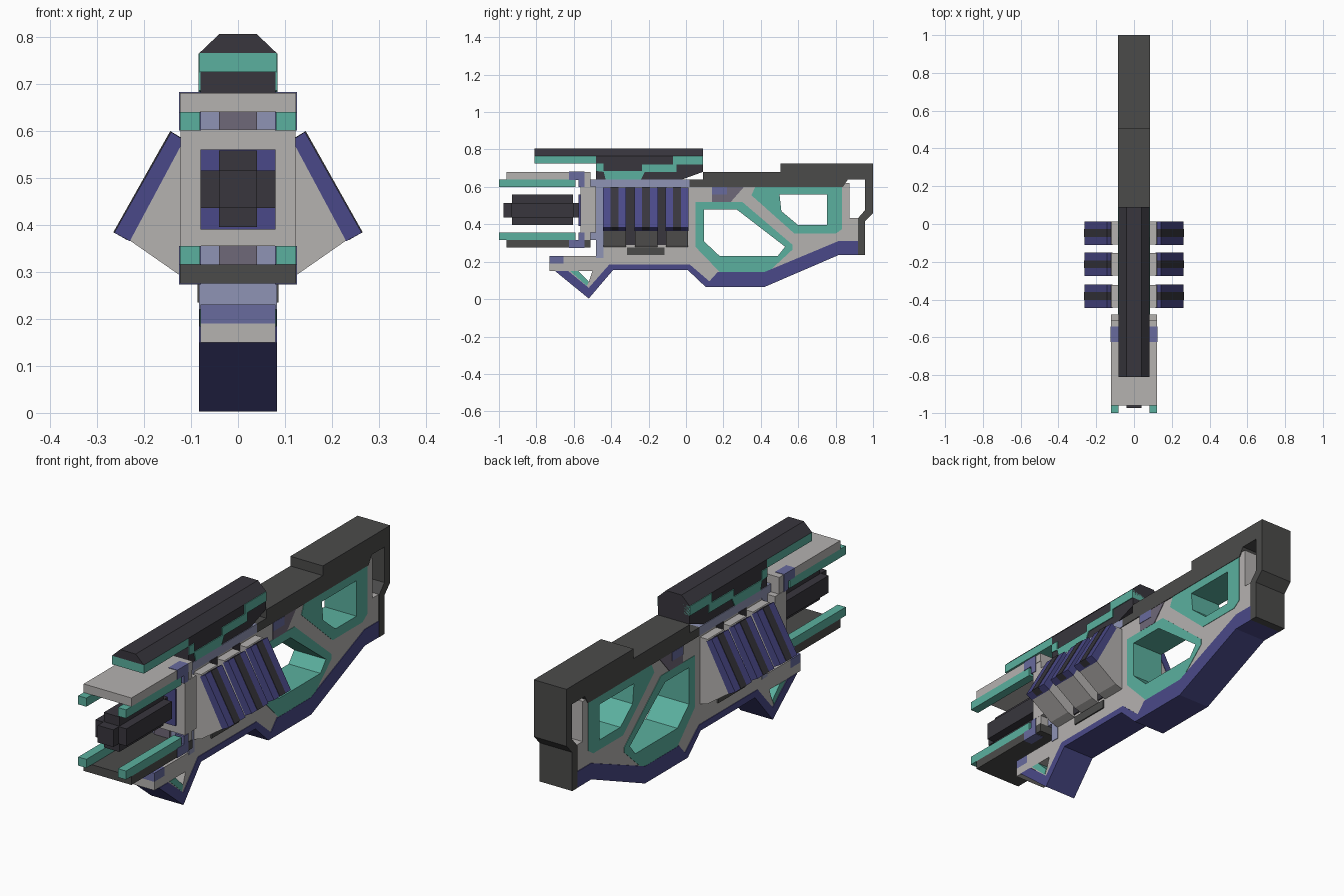
import bpy, bmesh
from mathutils import Vector

cube = bpy.data.objects.get("Cube")
if cube:
    bpy.data.objects.remove(cube, do_unlink=True)


def material(name, hexcode):
    def linear(c):
        return c / 12.92 if c <= 0.04045 else ((c + 0.055) / 1.055) ** 2.4
    rgb = [linear(int(hexcode[i:i + 2], 16) / 255) for i in (0, 2, 4)]
    mat = bpy.data.materials.new(name)
    mat.use_nodes = True
    mat.diffuse_color = (*rgb, 1)
    mat.node_tree.nodes["Principled BSDF"].inputs["Base Color"].default_value = (*rgb, 1)
    return mat


GREY = material("light grey", "b5b2b0")
CHARCOAL = material("charcoal", "4b4b4a")
BLACK = material("purple black", "38363d")
TEAL = material("teal", "5bb09f")
NAVY = material("navy", "4a4988")
SLATE = material("slate blue", "686b9e")
PALE = material("pale blue", "8f94b5")
MAUVE = material("mauve grey", "6f6878")


def prism(name, mat, outline, near, far, holes=(), axis="X"):
    """Extrude a flat outline with holes along X (points are y,z) or Y (points are x,z)."""
    def place(a, b, depth):
        return Vector((depth, a, b)) if axis == "X" else Vector((a, depth, b))
    bm = bmesh.new()
    for loop in (outline, *holes):
        verts = [bm.verts.new(place(a, b, near)) for a, b in loop]
        for i, v in enumerate(verts):
            bm.edges.new((verts[i - 1], v))
    if holes:
        bmesh.ops.triangle_fill(bm, edges=bm.edges[:], use_beauty=True)
    else:
        bm.faces.new(verts)
    grown = bmesh.ops.extrude_face_region(bm, geom=bm.faces[:])["geom"]
    moved = [g for g in grown if isinstance(g, bmesh.types.BMVert)]
    bmesh.ops.translate(bm, verts=moved, vec=place(0, 0, far - near))
    bmesh.ops.recalc_face_normals(bm, faces=bm.faces[:])
    mesh = bpy.data.meshes.new(name)
    bm.to_mesh(mesh)
    bm.free()
    mesh.materials.append(mat)
    obj = bpy.data.objects.new(name, mesh)
    bpy.context.scene.collection.objects.link(obj)
    return obj


def slab(name, mat, outline, half, holes=()):
    return prism(name, mat, outline, -half, half, holes)


def box(name, mat, x, y, z):
    outline = [(y[0], z[0]), (y[1], z[0]), (y[1], z[1]), (y[0], z[1])]
    return prism(name, mat, outline, x[0], x[1])


def block(name, mat, half, y, z):
    return box(name, mat, (-half, half), y, z)


# Ring openings in the rear frame
grip_outer = [(.05, .52), (.30, .52), (.57, .29), (.57, .265), (.44, .145),
              (.18, .145), (.05, .28)]
grip_inner = [(.095, .48), (.27, .48), (.53, .28), (.49, .23), (.18, .23), (.095, .31)]
stock_outer = [(.37, .60), (.835, .60), (.835, .375), (.80, .35), (.58, .35), (.35, .555)]
stock_inner = [(.50, .56), (.755, .56), (.755, .395), (.60, .395), (.51, .47)]
foot_hole = [(-.58, .15), (-.50, .15), (-.52, .09)]

# Main frame
slab("main_frame", GREY,
     [(-.73, .15), (-.64, .15), (-.52, .035), (-.40, .17), (.005, .17), (.115, .08),
      (.41, .09), (.81, .26), (.92, .26), (.92, .433), (.875, .433), (.875, .62),
      (-.46, .62), (-.46, .23), (-.655, .23), (-.655, .19), (-.73, .19)],
     .08, [grip_outer, stock_outer, foot_hole])
slab("grip_ring", TEAL, grip_outer, .082, [grip_inner])
slab("stock_ring", TEAL, stock_outer, .082, [stock_inner])
slab("foot_lining", TEAL, [(-.62, .15), (-.575, .15), (-.52, .095), (-.53, .07)], .082)
slab("lower_trim", NAVY,
     [(-.70, .15), (-.52, .003), (-.39, .155), (.01, .155), (.105, .065), (.42, .065),
      (.815, .235), (.92, .235), (.92, .31), (.815, .31), (.42, .145), (.17, .145),
      (.125, .095), (.02, .185), (-.41, .185), (-.52, .06), (-.63, .15)], .083)
block("nose_cap", SLATE, .08, (-.73, -.655), (.19, .23))

# Rear shell, from the top cover down to the butt
slab("stock_shell", CHARCOAL,
     [(.02, .60), (.02, .64), (.09, .64), (.09, .68), (.505, .68), (.505, .725), (1, .725),
      (1, .46), (.957, .415), (.957, .235), (.92, .235), (.92, .433), (.957, .475),
      (.957, .64), (.865, .64), (.84, .60)], .084)

# Pale inner frame around the cooling fins
slab("inner_frame", PALE,
     [(-.48, .22), (-.44, .22), (-.44, .60), (.02, .60), (.02, .64), (-.48, .64)], .083)

# Top rail
prism("rail_crown", BLACK, [(-.082, .765), (.082, .765), (.04, .805), (-.04, .805)],
      -.81, .09, axis="Y")
block("rail_front", TEAL, .082, (-.81, -.48), (.725, .765))
slab("rail_base", BLACK,
     [(-.48, .64), (-.02, .64), (.09, .68), (.09, .765), (-.48, .765)], .08)
slab("rail_stripe", TEAL,
     [(-.48, .725), (-.44, .725), (-.44, .685), (-.235, .685), (-.235, .72), (-.07, .72),
      (-.07, .764), (.09, .764), (.09, .72), (-.05, .72), (-.05, .68), (-.22, .68),
      (-.24, .64), (-.43, .64), (-.44, .68), (-.48, .685)], .084)

# Front plate and barrel
block("front_plate", GREY, .122, (-.565, -.48), (.355, .602))
block("barrel_seat", NAVY, .08, (-.575, -.56), (.39, .56))
block("barrel_core", BLACK, .04, (-.975, -.565), (.435, .515))
block("barrel_wide", BLACK, .08, (-.935, -.60), (.435, .515))
block("barrel_tall", BLACK, .04, (-.93, -.605), (.395, .558))

# Upper and lower shrouds with their side rails, clips and links
for label, mat, cover, rail in (("upper", GREY, (.64, .68), (.60, .64)),
                                ("lower", CHARCOAL, (.275, .315), (.315, .355))):
    block(label + "_shroud", mat, .123, (-.96, -.51), cover)
    block(label + "_link", PALE, .08, (-.55, -.48), rail)
    block(label + "_link_core", MAUVE, .04, (-.56, -.47), rail)
    block(label + "_collar", GREY, .121, (-.545, -.51), rail)
    for side, x in (("left", (.081, .123)), ("right", (-.123, -.081))):
        box(f"{label}_rail_{side}", TEAL, x, (-1, -.59), rail)
        clip_x = (x[0] - .002, x[1] + .002)
        box(f"{label}_clip_{side}", SLATE, clip_x, (-.625, -.543),
            (cover[0] - .002, cover[1] + .002))
        box(f"{label}_clip_tail_{side}", SLATE, clip_x, (-.575, -.543), rail)

# Slanted cooling fins and surface details on both sides
fin_body = [(.07, .59), (.12, .59), (.235, .37), (.12, .29), (.07, .275)]
fin_skin = [(.115, .58), (.142, .597), (.263, .383), (.23, .365)]
fin_band = [(.116, .582), (.144, .599), (.265, .384), (.235, .367)]
for side, s in (("left", 1), ("right", -1)):
    def flip(points):
        return [(s * a, b) for a, b in points]
    for i, y in enumerate((-.382, -.213, -.048)):
        prism(f"fin_body_{i}_{side}", GREY, flip(fin_body), y - .06, y + .06, axis="Y")
        prism(f"fin_skin_{i}_{side}", NAVY, flip(fin_skin), y - .062, y + .062, axis="Y")
        prism(f"fin_band_{i}_{side}", BLACK, flip(fin_band), y - .021, y + .021, axis="Y")
    for i, y in enumerate((-.298, -.13)):
        box(f"fin_gap_{i}_{side}", BLACK, sorted((s * .078, s * .086)),
            (y - .025, y + .025), (.29, .60))
    box("vent_bar_" + side, CHARCOAL, sorted((s * .079, s * .086)), (-.315, -.115), (.235, .275))
    prism("hinge_plate_" + side, MAUVE,
          [(.14, .60), (.31, .60), (.24, .52), (.14, .52)], s * .078, s * .083)
    box("hinge_tab_" + side, SLATE, sorted((s * .079, s * .085)), (.14, .22), (.56, .60))
